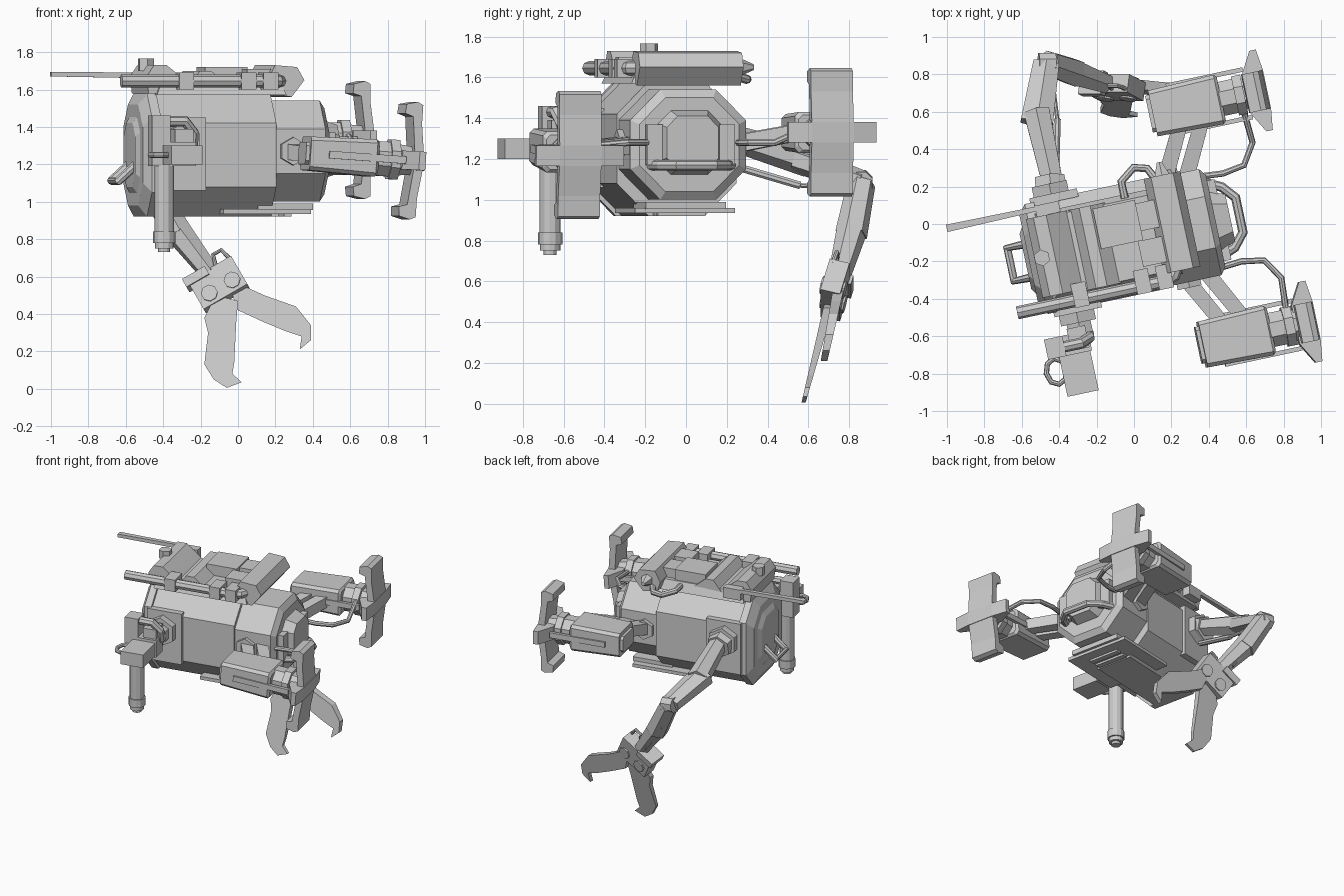
import bpy, bmesh
from math import cos, sin, pi, radians
from mathutils import Matrix, Vector

if "Cube" in bpy.data.objects:
    bpy.data.objects.remove(bpy.data.objects["Cube"])

WORLD = Matrix.Identity(4)
BODY = Matrix.Translation((0.016, -0.073, 1.25)) @ Matrix.Rotation(radians(12), 4, 'Z')


def loft(name, rings, M=BODY):
    """Skin a list of equal-length rings and cap both ends."""
    bm = bmesh.new()
    vs = [[bm.verts.new(M @ Vector(p)) for p in r] for r in rings]
    n = len(vs[0])
    for a, b in zip(vs, vs[1:]):
        for i in range(n):
            j = (i + 1) % n
            bm.faces.new((a[i], a[j], b[j], b[i]))
    bm.faces.new(vs[0][::-1])
    bm.faces.new(vs[-1])
    bmesh.ops.recalc_face_normals(bm, faces=bm.faces)
    me = bpy.data.meshes.new(name)
    bm.to_mesh(me)
    bm.free()
    ob = bpy.data.objects.new(name, me)
    bpy.context.collection.objects.link(ob)
    return ob


def box(name, u0, u1, w0, w1, h0, h1, M=BODY, inset=0.0):
    i = inset
    lo = [(u0, w0, h0), (u1, w0, h0), (u1, w1, h0), (u0, w1, h0)]
    hi = [(u0+i, w0+i, h1), (u1-i, w0+i, h1), (u1-i, w1-i, h1), (u0+i, w1-i, h1)]
    return loft(name, [lo, hi], M)


def octo(u, a, b, c, h=0.0, w=0.0):
    """Chamfered rectangle across the long axis."""
    pts = [(a, b-c), (a-c, b), (c-a, b), (-a, b-c), (-a, c-b), (c-a, -b), (a-c, -b), (a, c-b)]
    return [(u, w + y, h + z) for y, z in pts]


def side(name, prof, w0, w1, M=BODY):
    """Extrude a side profile (u, h) across the width."""
    return loft(name, [[(u, w, h) for u, h in prof] for w in (w0, w1)], M)


def rod(name, p, q, r1, r2=None, M=BODY, n=8, flat=1.0):
    """Tapered n-sided rod from p to q; flat squashes its thickness."""
    p, q = Vector(p), Vector(q)
    d = (q - p).normalized()
    up = Vector((0, 0, 1)) if abs(d.z) < 0.9 else Vector((0, 1, 0))
    s = d.cross(up).normalized()
    t = s.cross(d)
    rings = []
    for c, r in ((p, r1), (q, r1 if r2 is None else r2)):
        rings.append([c + s*(r*cos((k+.5)*2*pi/n)) + t*(r*flat*sin((k+.5)*2*pi/n)) for k in range(n)])
    return loft(name, rings, M)


def tube(name, pts, r, M=BODY, closed=False):
    cu = bpy.data.curves.new(name, 'CURVE')
    cu.dimensions = '3D'
    cu.bevel_depth = r
    cu.bevel_resolution = 2
    cu.use_fill_caps = True
    sp = cu.splines.new('POLY')
    sp.points.add(len(pts) - 1)
    for s, p in zip(sp.points, pts):
        s.co = (*(M @ Vector(p)), 1)
    sp.use_cyclic_u = closed
    sp.use_smooth = False
    ob = bpy.data.objects.new(name, cu)
    bpy.context.collection.objects.link(ob)


# hull: nose, main barrel, stepped tail
loft("main_hull", [octo(-.53, .3, .33, .16), octo(.13, .3, .33, .16)])
loft("nose_frame", [octo(-.59, .25, .27, .12), octo(-.55, .3, .33, .13), octo(-.5, .3, .33, .13)])
loft("nose_cap", [octo(-.61, .15, .17, .07), octo(-.58, .2, .22, .09)])
loft("tail_hull", [octo(.12, .29, .27, .15, .02), octo(.4, .29, .27, .15, .02),
                   octo(.43, .25, .23, .13, .02)])
loft("tail_cap", [octo(.42, .16, .16, .065, .03), octo(.51, .13, .13, .055, .03)])
for a in (-1, 1):
    box("tail_block", .4, .47, a*.17-.05, a*.17+.05, -.08, .12)
tube("tail_handle", [(.4, .22, -.08), (.5, .17, -.08), (.56, .1, -.08), (.56, -.09, -.08),
                     (.5, -.16, -.08), (.4, -.2, -.08)], .026)
tube("nose_handle", [(-.58, .09, -.04), (-.69, .09, -.14), (-.69, -.09, -.14), (-.58, -.09, -.04)], .024)

# belly plate with vent slats
box("belly_plate", -.15, .33, -.25, .25, -.315, -.29)
box("belly_rear_lip", .05, .35, -.2, .2, -.295, -.26)
for k in range(4):
    box("belly_vent", .0 + k*.07, .04 + k*.07, -.12, .12, -.33, -.31)

# top deck and its equipment
box("deck_base", -.51, .2, -.24, .24, .32, .39, inset=.03)
side("deck_front_wedge", [(-.55, .33), (-.56, .42), (-.52, .48), (-.45, .48), (-.4, .44), (-.34, .39), (-.34, .33)], -.21, .22)
side("deck_ridge", [(-.33, .37), (-.27, .45), (-.21, .45), (-.13, .38)], -.22, .22)
box("deck_panel", -.2, .03, -.02, .2, .37, .47)
box("deck_panel_lid", .0, .16, -.16, -.02, .37, .46)
box("deck_side_panel", .03, .2, .03, .18, .37, .46)
side("deck_rear_bar", [(.12, .33), (.23, .31), (.3, .4), (.26, .47), (.14, .48), (.1, .4)], -.22, .3)
rod("bar_end_cap", (.2, .29, .4), (.2, .37, .4), .05, .015, n=6)
box("antenna_base", -.5, -.37, .22, .28, .36, .44)
loft("antenna", [[(-.985, .24, .42), (-.985, .28, .42), (-.985, .28, .445), (-.985, .24, .445)],
                 [(-.45, .25, .41), (-.45, .275, .41), (-.45, .275, .44), (-.45, .25, .44)]])
rod("deck_stud", (-.52, .0, .45), (-.52, .0, .515), .045, n=6)
tube("top_barrel", [(-.71, -.26, .395), (.09, -.26, .395), (.15, -.24, .395), (.19, -.17, .395)], .035)
for u in (-.36, -.02, .1):
    box("barrel_bracket", u-.04, u+.04, -.3, -.17, .35, .44)
tube("deck_hose", [(-.02, .22, .36), (-.02, .31, .36), (.06, .37, .34), (.13, .35, .34), (.17, .27, .36)], .022)

# engine pods, one on each flank
fin_half = [(.42, .05), (.4, .2), (.4, .3), (.37, .315), (.31, .3), (.305, .25), (.35, .235), (.37, .06)]
fin = fin_half + [(u, -h) for u, h in reversed(fin_half)]
for s, h, pitch in ((-1, -.005, 4), (1, .08, 0)):
    P = BODY @ Matrix.Translation((.42, s*.632, h)) @ Matrix.Rotation(radians(pitch), 4, 'Y')
    loft("pod_body", [octo(-.22, .1, .06, .02), octo(-.2, .1, .06, .02), octo(-.2, .125, .09, .02),
                      octo(.16, .135, .1, .02), octo(.175, .12, .085, .02)], P)
    for a in (-1, 1):
        box("pod_side_rail", -.1, .32, a*.13-.012, a*.13+.012, -.02, .02, P)
    rod("pod_neck", (.16, 0, 0), (.25, 0, 0), .1, M=P)
    rod("pod_neck_ring", (.25, 0, 0), (.3, 0, 0), .115, .115, P)
    rod("pod_nozzle", (.3, 0, 0), (.39, 0, 0), .09, .08, P)
    side("pod_fin", fin, -.105, .105, P)
    bar = [(.375, -.22, .41), (.31, -.105, .425), (.31, .105, .425), (.375, .22, .41)]
    loft("pod_cross_bar", [[(a, w, -.05), (b, w, -.05), (b, w, .05), (a, w, .05)] for a, w, b in bar], P)
    # slanted struts, pad and supply hose
    for u in (.2, .32):
        rod("pod_strut", (u, s*.25, .02), (u+.15, s*.54, h), .06, .055, n=4)
    rod("strut_pad", (.22, s*.27, .02), (.22, s*.32, .02), .075, n=6)
    tube("pod_hose", [(.7, s*.53, h+.02), (.71, s*.37, .03), (.64, s*.26, .03), (.52, s*.24, .03), (.4, s*.25, .03)], .017)

# flank mounting plates and shoulder hubs
for s in (-1, 1):
    loft("flank_plate", [[(u, s*w, z) for u, z in ((-.52, -.19), (-.26, -.19), (-.26, .2), (-.52, .2))] for w in (.28, .325)])
    rod("shoulder_hub", (-.4, s*.32, .06), (-.4, s*.38, .06), .11, n=6)

# side gun hanging on the front flank
rod("gun_hub", (-.4, -.37, .06), (-.4, -.44, .06), .075, n=6)
box("gun_link", -.47, -.37, -.52, -.4, -.02, .14)
box("gun_yoke", -.6, -.36, -.54, -.43, -.06, .07)
box("gun_cap", -.6, -.5, -.54, -.43, .07, .21)
box("gun_magazine", -.54, -.37, -.755, -.53, -.05, .05)
tube("gun_feed", [(-.5, -.49, .18), (-.41, -.49, .18), (-.36, -.47, .12), (-.36, -.45, .04)], .03)
tube("gun_ring", [(-.57 + .055*cos(k*pi/4), -.61 + .07*sin(k*pi/4), 0) for k in range(8)], .015, closed=True)
G = BODY @ Matrix.Translation((-.525, -.495, 0))
for name, z0, z1, r in (("gun_barrel", -.05, -.42, .052), ("gun_barrel_collar", -.41, -.47, .06),
                        ("gun_muzzle", -.47, -.5, .05), ("gun_tip", -.5, -.52, .032)):
    rod(name, (0, 0, z0), (0, 0, z1), r, M=G, n=12)

# claw arm on the back flank (world coordinates)
rod("arm_shoulder", (-.44, .16, 1.31), (-.45, .25, 1.29), .1, .09, WORLD, 6)
rod("upper_arm", (-.44, .24, 1.3), (-.52, .6, 1.19), .065, .08, WORLD, 6)
rod("upper_arm_shell", (-.52, .54, 1.2), (-.47, .86, 1.09), .1, .08, WORLD, 6, .7)
rod("elbow", (-.51, .86, 1.09), (-.42, .86, 1.08), .06, M=WORLD)
rod("arm_piston", (-.42, .22, 1.17), (-.41, .56, 1.07), .02, M=WORLD)
rod("arm_piston_rod", (-.41, .56, 1.07), (-.44, .8, 1.06), .012, M=WORLD)
rod("forearm", (-.46, .86, 1.08), (-.32, .81, .83), .07, .08, WORLD, 6)
rod("forearm_end", (-.32, .81, .84), (-.15, .75, .62), .075, .055, WORLD, 6)
rod("forearm_piston", (-.4, .87, .9), (-.22, .8, .66), .015, M=WORLD)

# hand block, tilted, with cable loop
H = Matrix.Translation((-.1, .73, .56)) @ Matrix.Rotation(radians(-30), 4, 'Y') @ Matrix.Rotation(radians(-15), 4, 'X')
box("hand_block", -.14, .13, -.05, .05, -.09, .09, H)
box("hand_cuff", -.16, -.02, -.065, .065, .06, .11, H)
for u in (-.07, .07):
    rod("hand_pivot", (u, -.06, -.03), (u, .06, -.03), .045, M=H)
tube("hand_cable", [(.03, -.03, .08), (.05, -.03, .15), (.1, -.03, .15), (.12, -.03, .07)], .012, H)

# two hooked claws lying in slanted planes
claw_a = [(-.18, .38), (-.12, .5), (.0, .47), (-.01, .35), (-.02, .14), (-.03, .08), (.02, .035),
          (-.06, .005), (-.13, .05), (-.18, .13), (-.16, .3)]
claw_b = [(.03, .55), (.14, .5), (.31, .44), (.39, .34), (.39, .26), (.33, .21), (.34, .28),
          (.25, .31), (.13, .36), (.0, .42), (-.03, .5)]
for name, prof, y0, z0, k in (("claw_lower", claw_a, .705, .5, .26), ("claw_upper", claw_b, .745, .55, .2)):
    loft(name, [[(x, y0 - (z0 - z)*k + e*(.01 + .03*z), z) for x, z in prof] for e in (-1, 1)], WORLD)
